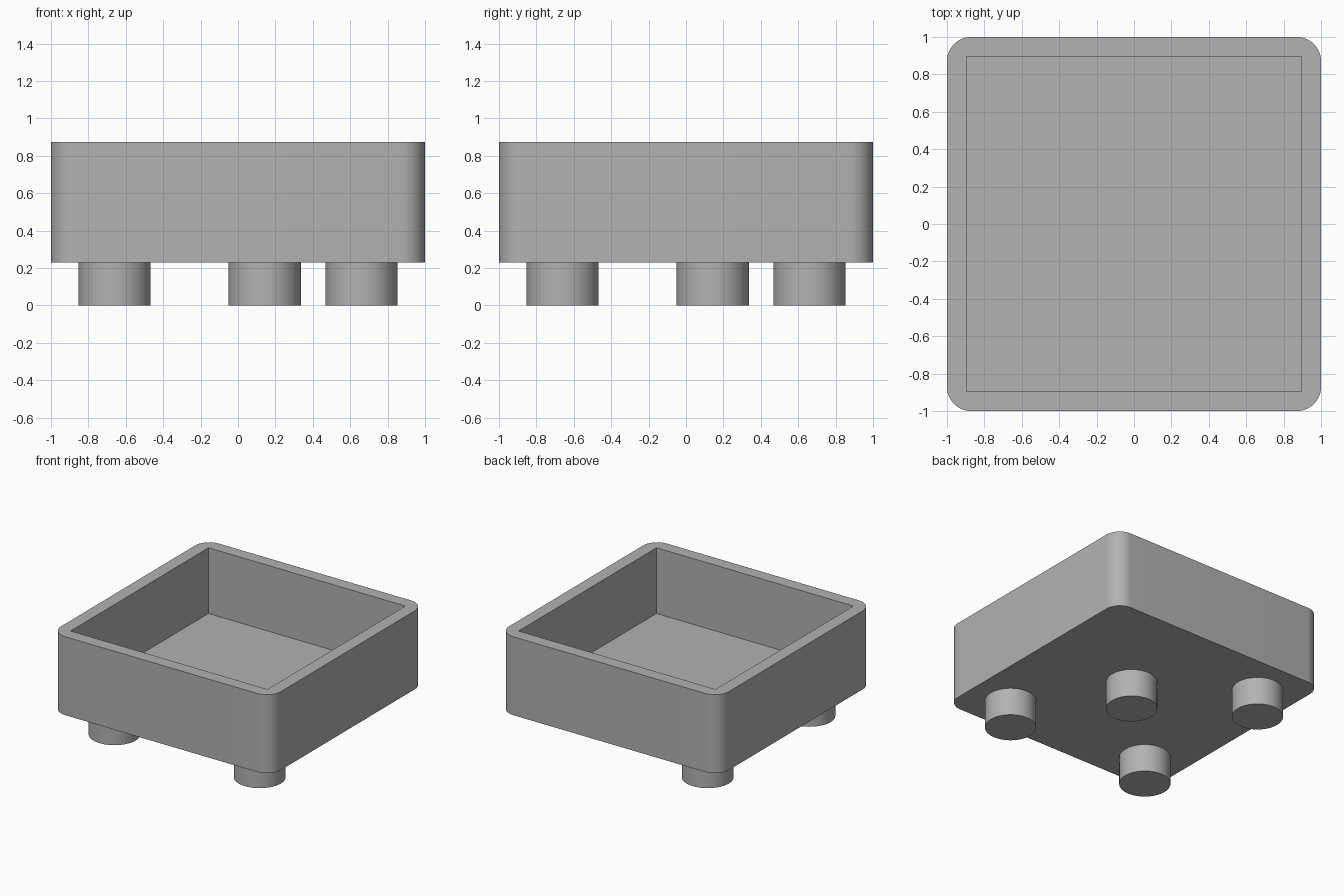
import bpy
import bmesh
from math import radians

cube = bpy.data.objects.get("Cube")
if cube:
    bpy.data.objects.remove(cube, do_unlink=True)

BASE, TOP, FLOOR = 0.23, 0.875, 0.335
INNER, CORNER = 0.895, 0.13
FOOT_RADIUS, FOOT_REACH, MIDDLE = 0.193, 0.66, 0.143

grey = bpy.data.materials.new("plain grey")
grey.use_nodes = True
colour = (0.445, 0.445, 0.445, 1)
grey.diffuse_color = colour
grey.node_tree.nodes["Principled BSDF"].inputs["Base Color"].default_value = colour


def finish(obj):
    obj.data.materials.append(grey)
    bpy.ops.object.select_all(action='DESELECT')
    obj.select_set(True)
    bpy.context.view_layer.objects.active = obj
    bpy.ops.object.shade_smooth_by_angle(angle=radians(30))


# Open tray: a block with rounded upright edges and a square recess
bm = bmesh.new()
bmesh.ops.create_cube(bm, size=2)
for v in bm.verts:
    v.co.z = TOP if v.co.z > 0 else BASE
upright = [e for e in bm.edges if abs(e.verts[0].co.z - e.verts[1].co.z) > 0.1]
bmesh.ops.bevel(bm, geom=upright, offset=CORNER, segments=12, profile=0.5,
                affect='EDGES')
bm.normal_update()

# Replace the lid with a rim around the square opening
lid = max(bm.faces, key=lambda f: f.calc_center_median().z)
outline = list(lid.edges)
bmesh.ops.delete(bm, geom=[lid], context='FACES_ONLY')
square = [(-INNER, -INNER), (INNER, -INNER), (INNER, INNER), (-INNER, INNER)]
opening = [bm.verts.new((x, y, TOP)) for x, y in square]
bottom = [bm.verts.new((x, y, FLOOR)) for x, y in square]
inner_edges = [bm.edges.new((opening[i], opening[(i + 1) % 4])) for i in range(4)]
bmesh.ops.triangle_fill(bm, edges=outline + inner_edges, use_beauty=True,
                        normal=(0, 0, 1))

# Recess walls and floor
for i in range(4):
    j = (i + 1) % 4
    bm.faces.new((opening[j], opening[i], bottom[i], bottom[j]))
bm.faces.new(bottom)
bmesh.ops.recalc_face_normals(bm, faces=bm.faces[:])
mesh = bpy.data.meshes.new("tray")
bm.to_mesh(mesh)
bm.free()
tray = bpy.data.objects.new("tray", mesh)
bpy.context.collection.objects.link(tray)
finish(tray)

# Round feet: three at the corners, one set in near the middle
feet = {
    "front_left_foot": (FOOT_REACH, -FOOT_REACH),
    "front_right_foot": (-FOOT_REACH, -FOOT_REACH),
    "back_right_foot": (-FOOT_REACH, FOOT_REACH),
    "middle_foot": (MIDDLE, MIDDLE),
}
for name, (x, y) in feet.items():
    bpy.ops.mesh.primitive_cylinder_add(vertices=64, radius=FOOT_RADIUS, depth=BASE,
                                        location=(x, y, BASE / 2))
    foot = bpy.context.object
    foot.name = name
    finish(foot)
